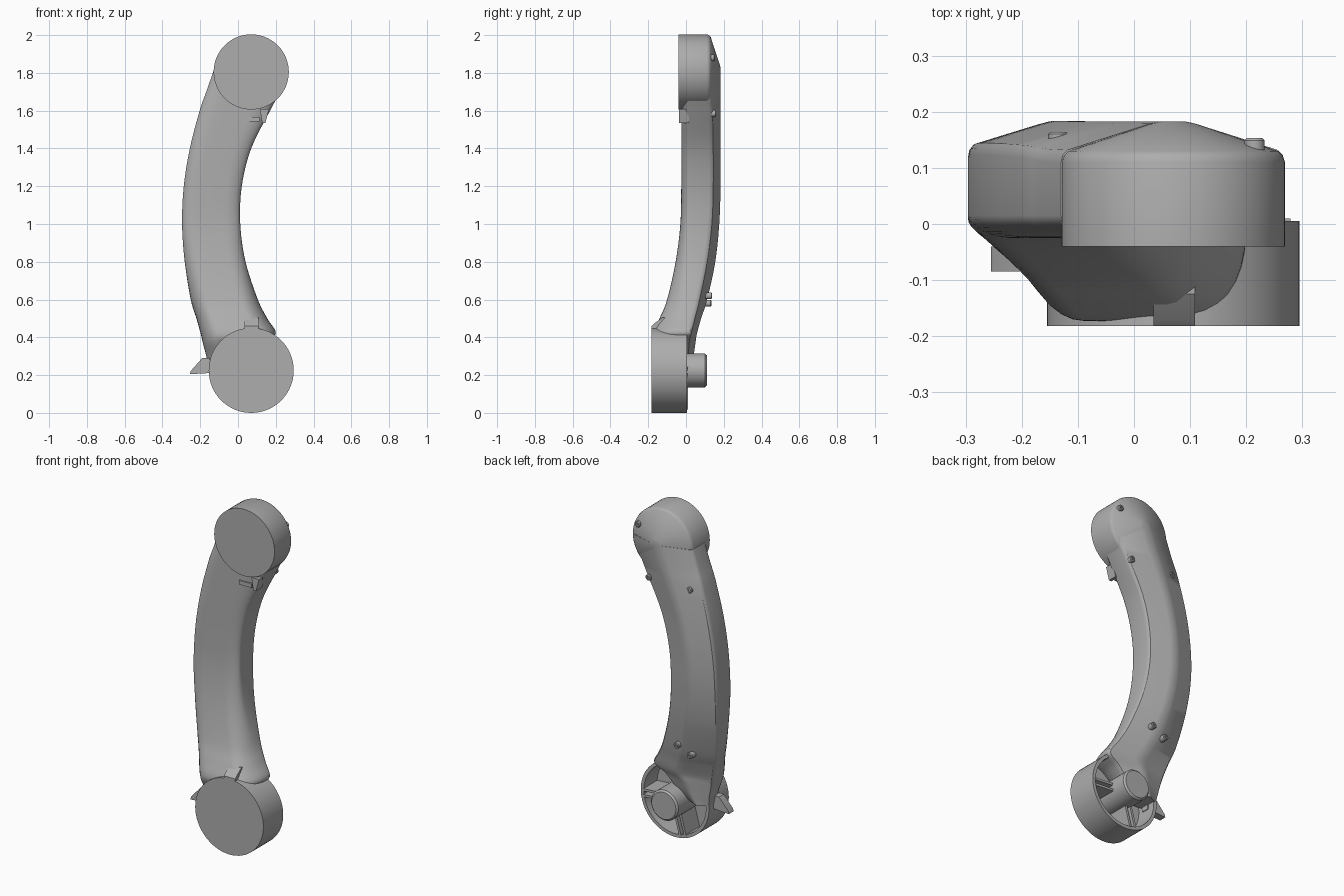
import bpy, bmesh, math
from mathutils import Vector, Matrix

cube = bpy.data.objects.get("Cube")
if cube:
    bpy.data.objects.remove(cube, do_unlink=True)

grey = bpy.data.materials.new("matte grey")
grey.use_nodes = True
tone = (0.42, 0.42, 0.42, 1)
grey.diffuse_color = tone
grey.node_tree.nodes["Principled BSDF"].inputs["Base Color"].default_value = tone

AXIS_X, LOW_Z, HIGH_Z = 0.07, 0.225, 1.805


def finish(bm, name):
    bmesh.ops.remove_doubles(bm, verts=bm.verts, dist=1e-5)
    bmesh.ops.recalc_face_normals(bm, faces=bm.faces)
    mesh = bpy.data.meshes.new(name)
    bm.to_mesh(mesh)
    bm.free()
    mesh.materials.append(grey)
    obj = bpy.data.objects.new(name, mesh)
    bpy.context.collection.objects.link(obj)
    bpy.ops.object.select_all(action='DESELECT')
    obj.select_set(True)
    bpy.context.view_layer.objects.active = obj
    bpy.ops.object.shade_smooth_by_angle(angle=math.radians(32))
    return obj


def lathe(name, profile, x, z, steps=64):
    """Turn a (radius, y) profile about an axis along y."""
    bm = bmesh.new()
    verts = [bm.verts.new((x + r, y, z)) for r, y in profile]
    edges = [bm.edges.new(pair) for pair in zip(verts, verts[1:])]
    bmesh.ops.spin(bm, geom=verts + edges, cent=(x, 0, z), axis=(0, 1, 0),
                   angle=math.tau, steps=steps, use_merge=True)
    return finish(bm, name)


def prism(name, outline, depth):
    """Extrude a closed outline of 3D points along a vector."""
    bm = bmesh.new()
    face = bm.faces.new([bm.verts.new(p) for p in outline])
    out = bmesh.ops.extrude_face_region(bm, geom=[face])
    moved = [v for v in out["geom"] if isinstance(v, bmesh.types.BMVert)]
    bmesh.ops.translate(bm, verts=moved, vec=depth)
    return finish(bm, name)


def box(name, center, size, turn=0.0):
    bm = bmesh.new()
    matrix = (Matrix.Translation(center) @ Matrix.Rotation(turn, 4, 'Y')
              @ Matrix.Diagonal((*size, 1)))
    bmesh.ops.create_cube(bm, size=1, matrix=matrix)
    return finish(bm, name)


# Curved arm: height, right edge, left edge, front, shoulder, ridge
stations = [
    (0.24, -0.155, -0.02, -0.10, -0.01, 0.03),
    (0.30, -0.168, 0.06, -0.12, 0.0, 0.04),
    (0.37, -0.186, 0.13, -0.16, 0.005, 0.05),
    (0.42, -0.198, 0.20, -0.172, 0.015, 0.058),
    (0.50, -0.22, 0.155, -0.14, 0.035, 0.08),
    (0.60, -0.25, 0.105, -0.10, 0.06, 0.112),
    (0.80, -0.282, 0.04, -0.055, 0.10, 0.155),
    (1.00, -0.296, 0.012, -0.03, 0.125, 0.176),
    (1.20, -0.287, 0.02, -0.025, 0.132, 0.183),
    (1.40, -0.255, 0.07, -0.025, 0.132, 0.183),
    (1.60, -0.203, 0.17, -0.025, 0.128, 0.183),
    (1.70, -0.168, 0.222, -0.025, 0.122, 0.183),
    (1.81, -0.13, 0.268, -0.025, 0.12, 0.183),
]


def blend(a, b, c, d, t):
    a, b, c, d = (Vector(v) for v in (a, b, c, d))
    return 0.5 * (2 * b + (c - a) * t + (2 * a - 5 * b + 4 * c - d) * t * t
                  + (3 * b - a - 3 * c + d) * t ** 3)


def section(z, right, left, front, shoulder, ridge):
    """Rounded front corners, straight sides and a ridged back."""
    middle, half = (right + left) / 2, (left - right) / 2
    rx = half * 0.55
    ry = min(0.04 + max(0, -0.03 - front) * 1.1, shoulder - front - 0.03)
    points = []
    for i in range(9):
        a = i / 8 * math.pi / 2
        points.append((half - rx + rx * math.sin(a), front + ry - ry * math.cos(a)))
    points += [(half, shoulder - 0.01), (half * 0.985, shoulder + 0.003),
               (half * 0.94, shoulder + 0.012), (half * 0.2, ridge - 0.004),
               (half * 0.1, ridge)]
    points += [(-x, y) for x, y in reversed(points)]
    return [(middle + x, y, z) for x, y in points]


rows = []
last = len(stations) - 1
for i in range(last):
    keys = [stations[max(0, min(last, i + k))] for k in (-1, 0, 1, 2)]
    rows += [blend(*keys, j / 6) for j in range(6)]
rows.append(stations[-1])

bm = bmesh.new()
rings = [[bm.verts.new(p) for p in section(*row)] for row in rows]
for lower, upper in zip(rings, rings[1:]):
    for k in range(len(lower)):
        n = (k + 1) % len(lower)
        bm.faces.new((lower[k], lower[n], upper[n], upper[k]))
bm.faces.new(rings[0])
bm.faces.new(rings[-1])
finish(bm, "curved_arm")

# Upper joint with a shallow conical back
lathe("upper_joint", [(0, -0.04), (0.199, -0.04), (0.199, 0.11), (0.195, 0.122),
                      (0.187, 0.13), (0.035, 0.18), (0.02, 0.183), (0, 0.183)],
      AXIS_X, HIGH_Z)

# Lower joint, hollow at the back, with its shaft and ribs
lathe("lower_joint", [(0, -0.182), (0.225, -0.182), (0.225, 0.005), (0.205, 0.005),
                      (0.205, -0.12), (0, -0.12)], AXIS_X, LOW_Z)
lathe("lower_shaft", [(0, -0.13), (0.09, -0.13), (0.09, 0.1), (0.08, 0.11), (0, 0.11)],
      AXIS_X, LOW_Z, 40)
for label, degrees in (("side", 4), ("bottom", 105)):
    a = math.radians(degrees)
    for shift in (-0.017, 0.017):
        along, across = 0.145, shift
        x = AXIS_X + along * math.cos(a) - across * math.sin(a)
        z = LOW_Z - along * math.sin(a) - across * math.cos(a)
        box(label + "_rib", (x, -0.055, z), (0.125, 0.13, 0.014), a)

# Locating tabs beside the joints
prism("lower_front_tab", [(0.035, y, z) for y, z in
      ((-0.182, 0.43), (-0.182, 0.46), (-0.17, 0.472), (-0.125, 0.505),
       (-0.09, 0.505), (-0.09, 0.43))], (0.074, 0, 0))
prism("lower_side_tab", [(x, -0.085, z) for x, z in
      ((-0.255, 0.205), (-0.25, 0.222), (-0.19, 0.29), (-0.13, 0.29), (-0.13, 0.212))],
      (0, 0.045, 0))
box("upper_slot_plate", (0.07, -0.025, 1.555), (0.085, 0.014, 0.024))
prism("upper_side_tab", [(x, -0.038, z) for x, z in
      ((0.115, 1.61), (0.128, 1.535), (0.145, 1.535), (0.165, 1.61))], (0, 0.055, 0))

# Small screw heads on the back
for x, y, z in ((0.215, 0.153, 1.88), (-0.135, 0.164, 1.585), (0.14, 0.16, 1.585),
                (-0.03, 0.138, 0.62), (-0.115, 0.134, 0.58)):
    lathe("back_screw", [(0, y - 0.05), (0.018, y - 0.05), (0.018, y - 0.004),
                         (0.014, y), (0.007, y), (0.007, y - 0.008), (0, y - 0.008)],
          x, z, 16)
